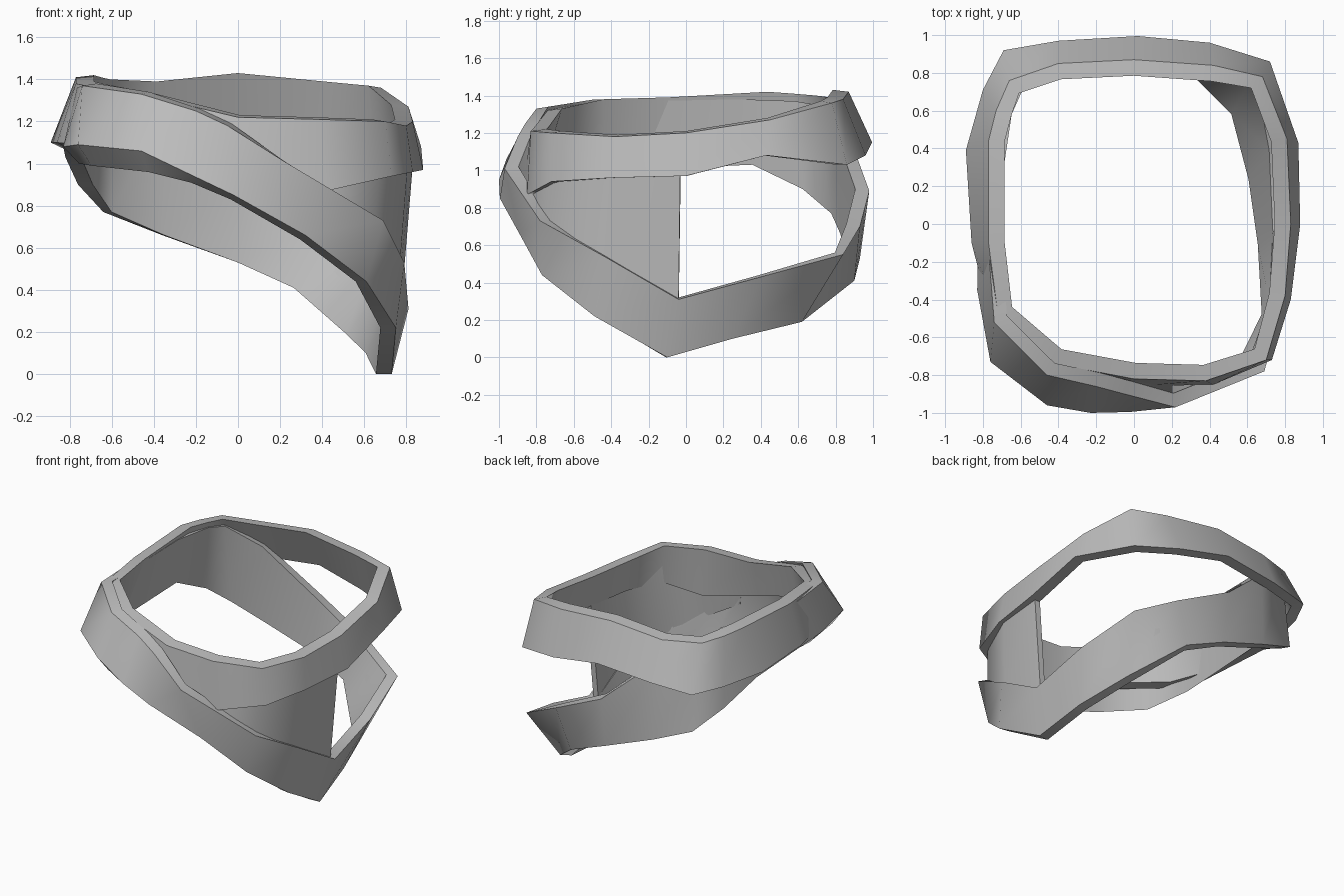
import bpy, bmesh
from mathutils import Vector

grey = bpy.data.materials.new("warm_grey")
grey.diffuse_color = (0.5, 0.5, 0.5, 1)


def band(name, stations, thick, closed=True):
    """Sweep a four-cornered section through stations:
    outer top xyz, outer bottom xyz, optional drop of the inner bottom corner."""
    tops = [Vector(s[:3]) for s in stations]
    bots = [Vector(s[3:6]) for s in stations]
    drops = [s[6] if len(s) > 6 else 0.0 for s in stations]
    n = len(stations)

    def inward(line, i):
        a = line[(i - 1) % n] if closed else line[max(i - 1, 0)]
        b = line[(i + 1) % n] if closed else line[min(i + 1, n - 1)]
        t = b - a
        return Vector((t.y, -t.x, 0)).normalized() * thick

    bm = bmesh.new()
    rings = []
    for i in range(n):
        pts = (tops[i], bots[i],
               bots[i] + inward(bots, i) - Vector((0, 0, drops[i])),
               tops[i] + inward(tops, i) + Vector((0, 0, 0.01)))
        rings.append([bm.verts.new(p) for p in pts])
    for i in range(n if closed else n - 1):
        r, q = rings[i], rings[(i + 1) % n]
        for k in range(4):
            m = (k + 1) % 4
            bm.faces.new((r[k], r[m], q[m], q[k]))
            # long edges stay crisp, the sweep itself is smooth
            bm.edges.get((r[k], q[k])).smooth = False
    if not closed:
        for cap in (rings[0], rings[-1][::-1]):
            for e in bm.faces.new(cap).edges:
                e.smooth = False
    bmesh.ops.recalc_face_normals(bm, faces=bm.faces[:])
    for f in bm.faces:
        f.smooth = True
    me = bpy.data.meshes.new(name)
    bm.to_mesh(me)
    bm.free()
    me.materials.append(grey)
    ob = bpy.data.objects.new(name, me)
    bpy.context.collection.objects.link(ob)
    return ob


# nearly level upper loop, clockwise from the back
band("upper_band", [
    (0, .87, 1.42, .02, .995, 1.15),
    (.42, .84, 1.38, .40, .96, 1.08),
    (.68, .78, 1.36, .72, .86, 1.03),
    (.81, .45, 1.27, .87, .43, 1.08),
    (.83, 0, 1.20, .88, 0, .97),
    (.80, -.38, 1.18, .83, -.40, .96),
    (.70, -.72, 1.20, .73, -.72, .94),
    (.38, -.83, 1.21, .42, -.85, .87),
    (0, -.82, 1.22, 0, -.86, .97),
    (-.42, -.74, 1.32, -.42, -.80, 1.09),
    (-.72, -.48, 1.37, -.76, -.49, 1.09),
    (-.77, -.10, 1.38, -.86, -.10, 1.10, .04),
    (-.77, .44, 1.41, -.89, .39, 1.10, .04),
    (-.73, .60, 1.40, -.80, .71, 1.09, .02),
    (-.66, .76, 1.39, -.69, .92, 1.08),
    (-.40, .85, 1.38, -.40, .97, 1.11)], .085)

# tilted lower loop, crossing over the upper one in front and merging at the left
band("lower_band", [
    (0, .98, .89, 0, .93, .53),
    (.40, .93, .70, .30, .90, .41),
    (.70, .84, .55, .58, .62, .19),
    (.79, .40, .43, .68, .25, .10),
    (.81, -.04, .31, .73, -.10, 0),
    (.79, -.42, .53, .75, -.49, .22),
    (.69, -.78, .73, .61, -.77, .44),
    (.22, -.97, 1.01, .32, -.89, .66, .02),
    (-.05, -.90, 1.18, -.02, -.995, .85, .02),
    (-.20, -.86, 1.25, -.23, -1.0, .95, .04),
    (-.46, -.80, 1.33, -.46, -.96, 1.06, .10),
    (-.74, -.52, 1.37, -.76, -.73, 1.09, .10),
    (-.765, -.20, 1.36, -.83, -.35, 1.08, .08),
    (-.765, .30, 1.37, -.82, .36, 1.03),
    (-.72, .60, 1.36, -.76, .65, .90),
    (-.64, .76, 1.34, -.64, .84, .77),
    (-.38, .86, 1.22, -.36, .90, .66)], .075)

# web filling the gap between the loops at the front right
band("side_web", [
    (.835, -.03, 1.05, .77, -.04, .26),
    (.81, -.38, 1.05, .76, -.42, .40),
    (.68, -.70, 1.05, .64, -.74, .60),
    (.42, -.81, 1.00, .42, -.84, .70),
    (.10, -.84, 1.10, .15, -.87, .85)], .04, closed=False)
